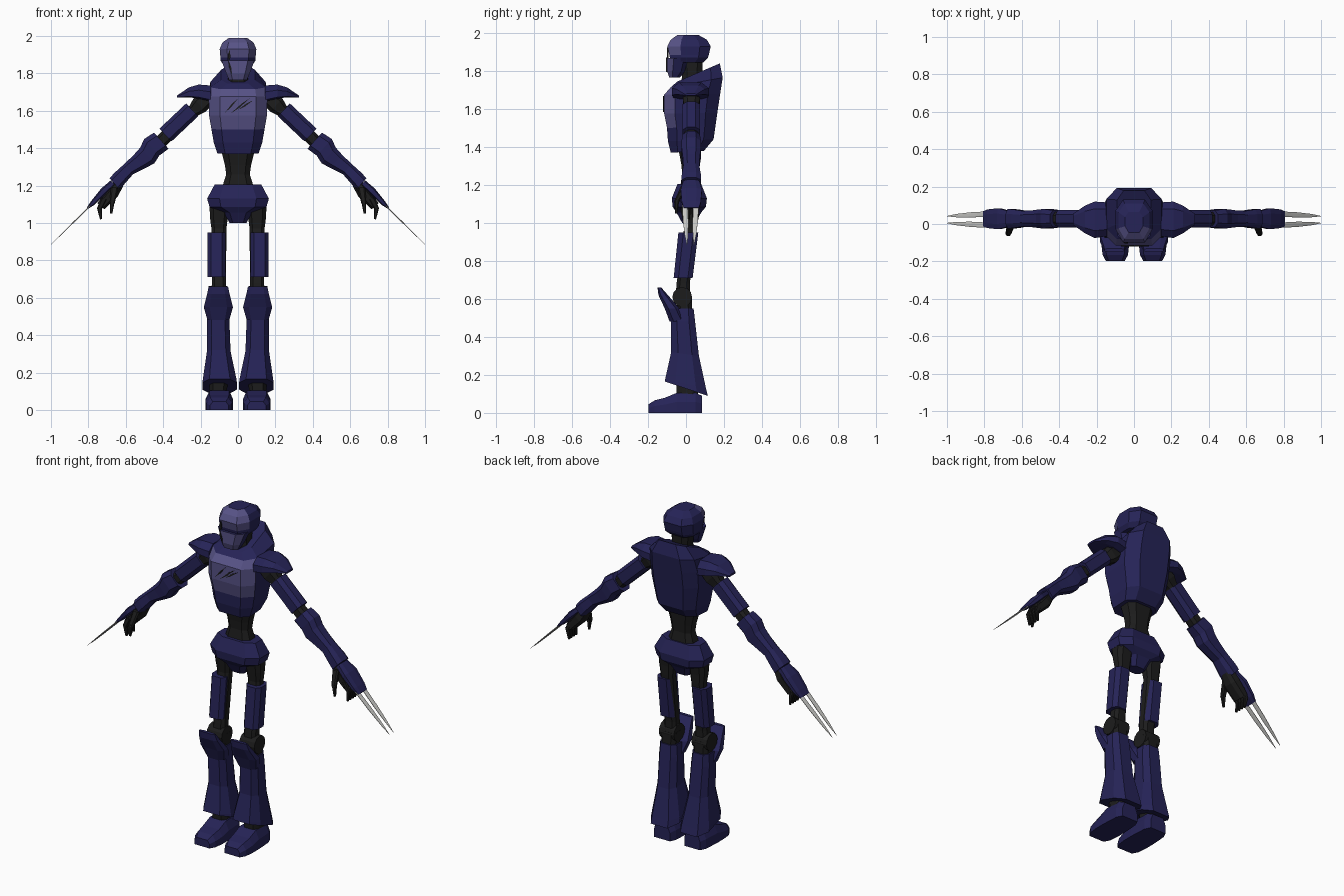
import bpy, bmesh, math
from mathutils import Vector

if "Cube" in bpy.data.objects:
    bpy.data.objects.remove(bpy.data.objects["Cube"])


def material(name, rgb):
    m = bpy.data.materials.new(name)
    m.diffuse_color = (*rgb, 1)
    m.use_nodes = True
    m.node_tree.nodes["Principled BSDF"].inputs["Base Color"].default_value = m.diffuse_color
    return m


NAVY = material("navy armour", (0.019, 0.017, 0.095))
LILAC = material("lilac plate", (0.095, 0.085, 0.24))
BLACK = material("black joint", (0.012, 0.012, 0.012))
SILVER = material("silver blade", (0.6, 0.6, 0.58))


def loft(name, rings, mat, mirror=False, mat2=None, rule=None):
    """Skin matching rings of points; rule(centre, normal) picks mat2."""
    bm = bmesh.new()
    vs = [[bm.verts.new(p) for p in r] for r in rings]
    n = len(rings[0])
    for a, b in zip(vs, vs[1:]):
        for i in range(n):
            j = (i + 1) % n
            bm.faces.new((a[i], a[j], b[j], b[i]))
    bm.faces.new(vs[0])
    bm.faces.new(vs[-1])
    bmesh.ops.recalc_face_normals(bm, faces=bm.faces[:])
    bm.normal_update()
    if rule:
        for f in bm.faces:
            f.material_index = int(rule(f.calc_center_median(), f.normal))
    me = bpy.data.meshes.new(name)
    bm.to_mesh(me)
    bm.free()
    me.materials.append(mat)
    if mat2:
        me.materials.append(mat2)
    ob = bpy.data.objects.new(name, me)
    bpy.context.collection.objects.link(ob)
    if mirror:
        ob.modifiers.new("other side", 'MIRROR')
    return ob


def octagon(a0, a1, b0, b1, k=0.6, c0=0.25, c1=0.25):
    """Chamfered box outline: a range by b range."""
    am, ah, d = (a0 + a1) / 2, (a1 - a0) / 2, b1 - b0
    return [(am - ah * k, b0), (am + ah * k, b0), (a1, b0 + c0 * d), (a1, b1 - c1 * d),
            (am + ah * k, b1), (am - ah * k, b1), (a0, b1 - c1 * d), (a0, b0 + c0 * d)]


def level(cx, zf, zb, hw, yf, yb, **kw):
    """Horizontal ring, front edge at zf and back edge at zb."""
    return [(x, y, zf + (zb - zf) * (y - yf) / (yb - yf))
            for x, y in octagon(cx - hw, cx + hw, yf, yb, **kw)]


def stack(name, rows, mat, cx=0, kw={}, **opts):
    """Vertical part from rows of (z, half width, front y, back y)."""
    return loft(name, [level(cx, z, z, h, f, b, **kw) for z, h, f, b in rows], mat, **opts)


def limb(name, start, end, rows, mat, y=0.028, y_end=None):
    """Part along a slanted arm axis, rows of (t, low, high, half depth)."""
    p, q = Vector((start[0], y, start[1])), Vector((end[0], y if y_end is None else y_end, end[1]))
    d = Vector((end[0] - start[0], 0, end[1] - start[1])).normalized()
    u, v = Vector((-d.z, 0, d.x)), Vector((0, 1, 0))
    rings = [[p.lerp(q, t) + u * a + v * b for a, b in octagon(lo, hi, -w, w)]
             for t, lo, hi, w in rows]
    return loft(name, rings, mat, mirror=True)


def slash(name, x0, z0, x1, z1, y, w):
    """Thin pointed scratch plate facing the front."""
    a, b = Vector((x0, 0, z0)), Vector((x1, 0, z1))
    n = Vector((z0 - z1, 0, x1 - x0)).normalized() * w
    pts = [a, a.lerp(b, 0.4) - n, b, a.lerp(b, 0.6) + n]
    loft(name, [[p + Vector((0, yy, 0)) for p in pts] for yy in (y - 0.004, y + 0.004)], BLACK)


# torso with a light breastplate on the front
front = lambda c, n: n.y < -0.3
TK = dict(k=0.62, c0=0.2, c1=0.22)
torso = [(1.37, 1.38, .11, -.08, .095), (1.43, 1.44, .13, -.095, .145),
         (1.5, 1.51, .142, -.1, .155), (1.575, 1.58, .155, -.115, .165),
         (1.675, 1.68, .157, -.115, .18), (1.715, 1.765, .148, -.08, .193),
         (1.745, 1.84, .09, -.045, .178)]
loft("torso", [level(0, *r, **TK) for r in torso], NAVY, mat2=LILAC,
     rule=lambda c, n: n.y < -0.3 and 1.49 < c.z < 1.72)
for i, s in enumerate([(-.07, 1.59, 0, 1.665), (-.04, 1.585, .065, 1.668), (0, 1.605, .08, 1.655)]):
    slash(f"chest_scratch_{i}", *s, -.116, .005)

# neck, helmet and face mask
stack("neck", [(1.7, .065, -.03, .1), (1.78, .052, -.02, .085), (1.88, .055, -.03, .09)], BLACK)
HK = dict(k=0.6, c0=0.3, c1=0.25)
stack("helmet", [(1.845, .078, -.08, .09), (1.87, .094, -.085, .115), (1.885, .094, -.088, .12),
                 (1.93, .098, -.098, .13), (1.965, .083, -.08, .11), (1.99, .048, -.045, .065)],
      NAVY, kw=HK, mat2=LILAC, rule=lambda c, n: c.z > 1.886 and c.y < -0.02 and n.y < -0.2)
stack("face_mask", [(1.765, .048, -.088, -.035), (1.8, .063, -.1, .0), (1.868, .088, -.1, .02)],
      NAVY, kw=HK, mat2=LILAC, rule=front)
slash("brow_scar", -.044, 1.925, -.05, 1.86, -.097, .008)
slash("cheek_scar", -.05, 1.87, -.033, 1.795, -.1, .006)

# waist and pelvis
stack("waist", [(1.19, .085, -.03, .075), (1.26, .063, -.02, .065), (1.31, .07, -.025, .07),
                (1.39, .09, -.04, .08)], BLACK)
stack("pelvis", [(1.0, .045, -.02, .05), (1.055, .075, -.05, .08), (1.085, .152, -.07, .105),
                 (1.13, .165, -.075, .11), (1.205, .125, -.045, .08)], NAVY)

# legs
stack("thigh", [(1.09, .05, -.03, .07), (1.03, .048, -.02, .06), (.97, .04, -.01, .055),
                (.68, .038, -.05, .02), (.6, .04, -.055, .02)], BLACK, cx=.102, mirror=True)
stack("thigh_armour", [(.95, .048, -.04, .065), (.71, .048, -.065, .035)], NAVY, cx=.115,
      mirror=True)
circle = [(math.cos(i * math.pi / 6) * .052, math.sin(i * math.pi / 6) * .052) for i in range(12)]
loft("knee_joint", [[(x, -.02 + a, .61 + b) for a, b in circle] for x in (.058, .158)], BLACK,
     mirror=True)
stack("knee_core", [(.62, .05, -.05, .03), (.5, .045, -.05, .035)], BLACK, cx=.107, mirror=True)
shin = [(.107, .55, .55, .054, -.07, .04), (.106, .48, .48, .06, -.08, .048),
        (.103, .32, .3, .063, -.078, .068), (.098, .175, .13, .09, -.11, .105),
        (.098, .165, .09, .092, -.112, .115)]
loft("shin_armour", [level(*r) for r in shin], NAVY, mirror=True)
stack("knee_guard", [(.66, .052, -.15, -.13), (.62, .06, -.145, -.095), (.55, .078, -.112, -.035),
                     (.48, .058, -.086, .0)], NAVY, cx=.105, mirror=True)
stack("ankle", [(.16, .05, -.05, .07), (.08, .045, -.05, .06)], BLACK, cx=.105, mirror=True)
loft("foot", [[(.1 + s * h, y, z) for s, h, z in ((-1, w, 0), (1, w, 0), (1, w, t * .55),
                                                 (1, w * .7, t), (-1, w * .7, t), (-1, w, t * .55))]
              for y, w, t in ((-.198, .05, .045), (-.165, .068, .066), (-.11, .074, .08),
                              (-.05, .074, .105), (.05, .068, .105), (.085, .052, .09))],
     NAVY, mirror=True)

# shoulder pads, lofted outwards
pads = [(.145, -.065, .115, 1.65, 1.735), (.21, -.075, .12, 1.665, 1.74),
        (.262, -.05, .098, 1.672, 1.725), (.325, -.005, .055, 1.67, 1.682)]
loft("shoulder_pad", [[(x, a, b) for a, b in octagon(y0, y1, z0, z1, c0=.1, c1=.4)]
                      for x, y0, y1, z0, z1 in pads], NAVY, mirror=True)

# arms
limb("arm_core", (.13, 1.7), (.43, 1.42), [(0, -.04, .04, .04), (.25, -.048, .048, .045),
     (.35, -.035, .035, .035), (1, -.035, .035, .035)], BLACK)
limb("upper_arm_armour", (.245, 1.605), (.388, 1.47),
     [(0, -.047, .047, .046), (1, -.047, .047, .046)], NAVY)
limb("forearm_armour", (.41, 1.44), (.663, 1.212),
     [(0, -.058, .058, .045), (.18, -.052, .068, .052), (.32, -.065, .048, .05),
      (.47, -.052, .042, .045), (.68, -.032, .04, .042), (.88, -.04, .04, .05),
      (1, -.045, .036, .052)], NAVY)
limb("palm", (.64, 1.22), (.745, 1.1), [(0, -.035, .02, .032), (.4, -.05, .015, .045),
     (1, -.04, .01, .042)], BLACK)
limb("hand_guard", (.665, 1.212), (.805, 1.078), [(0, -.012, .022, .042), (.35, -.012, .026, .056),
     (.8, -.012, .014, .05), (1, -.004, .005, .04)], NAVY)

# curled fingers and thumb, each made of two segments
for i, y in enumerate((-.008, .015, .038, .06)):
    limb(f"finger_{i}_base", (.715, 1.13), (.742, 1.075),
         [(0, -.015, .015, .011), (1, -.013, .013, .01)], BLACK, y=y)
    limb(f"finger_{i}_tip", (.742, 1.085), (.732, 1.02),
         [(0, -.013, .013, .01), (1, -.006, .006, .006)], BLACK, y=y)
limb("thumb_base", (.66, 1.19), (.672, 1.11), [(0, -.02, .02, .018), (1, -.014, .014, .013)],
     BLACK, y=-.01, y_end=-.05)
limb("thumb_tip", (.672, 1.12), (.678, 1.05), [(0, -.014, .014, .013), (1, -.006, .006, .006)],
     BLACK, y=-.048, y_end=-.052)

# paired claw blades
for i, (y, ye) in enumerate(((-.006, .005), (.053, .042))):
    limb(f"claw_{i}", (.79, 1.092), (1.0, .885),
         [(0, -.003, .003, .014), (.4, -.003, .003, .014), (.75, -.002, .002, .009),
          (1, -.0006, .0006, .001)], SILVER, y=y, y_end=ye)
